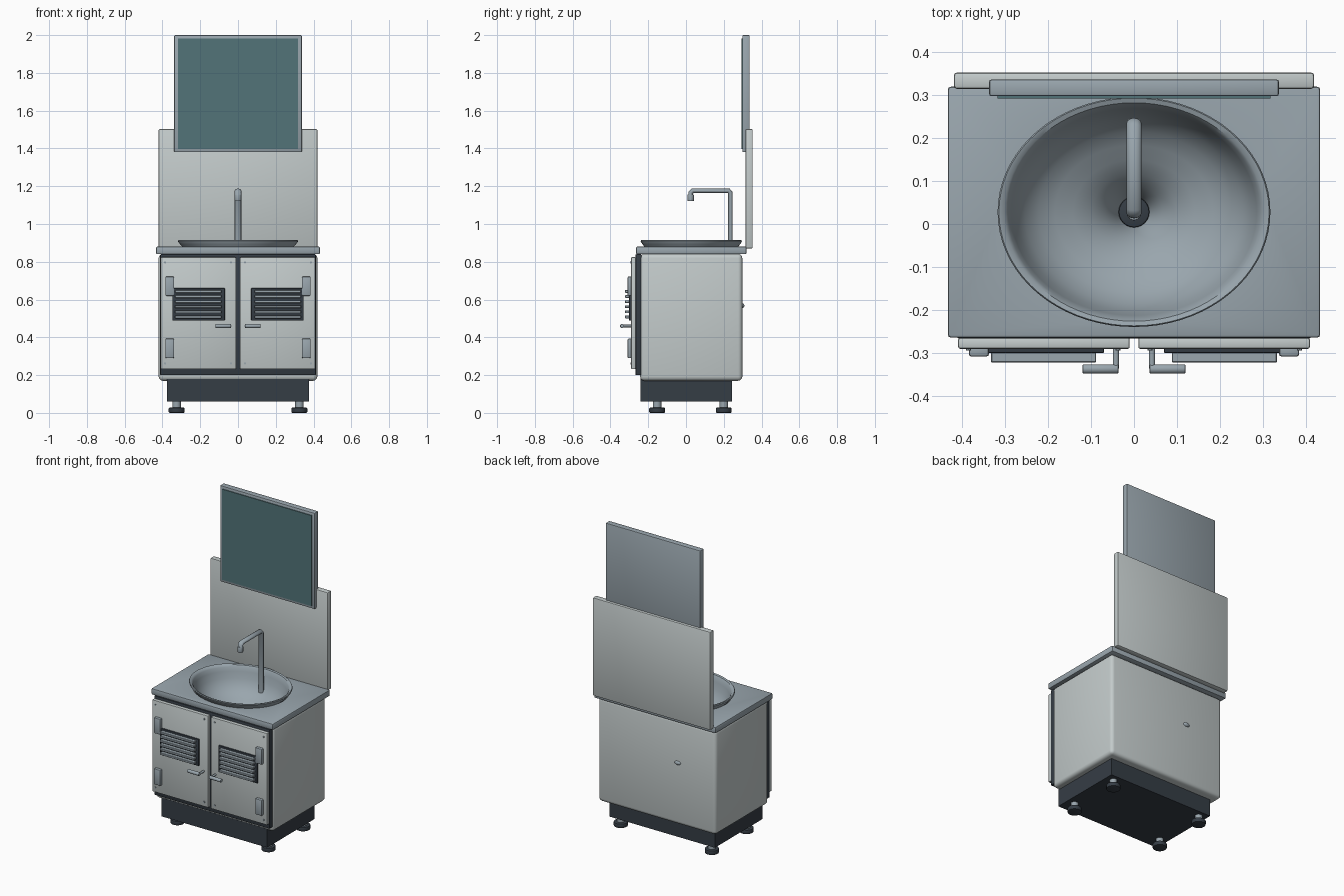
import bpy, bmesh, math
from mathutils import Matrix

if "Cube" in bpy.data.objects:
    bpy.data.objects.remove(bpy.data.objects["Cube"])


def material(name, rgb):
    m = bpy.data.materials.new(name)
    m.diffuse_color = (*rgb, 1)
    m.use_nodes = True
    m.node_tree.nodes["Principled BSDF"].inputs["Base Color"].default_value = m.diffuse_color
    return m


PALE = material("pale enamel", (0.55, 0.60, 0.60))
STEEL = material("blue grey steel", (0.32, 0.38, 0.42))
DARK = material("dark charcoal", (0.036, 0.047, 0.06))
GLASS = material("teal glass", (0.085, 0.175, 0.19))


def finish(name, bm, mat, smooth=True):
    bmesh.ops.recalc_face_normals(bm, faces=bm.faces)
    me = bpy.data.meshes.new(name)
    bm.to_mesh(me)
    bm.free()
    me.materials.append(mat)
    ob = bpy.data.objects.new(name, me)
    bpy.context.collection.objects.link(ob)
    activate(ob)
    if smooth:
        bpy.ops.object.shade_smooth_by_angle(angle=math.radians(35))
    return ob


def activate(ob):
    bpy.ops.object.select_all(action='DESELECT')
    ob.select_set(True)
    bpy.context.view_layer.objects.active = ob


def box(name, x, y, z, mat, bevel=0.0, segments=2):
    """Box from (min, max) ranges with rounded edges."""
    bm = bmesh.new()
    bmesh.ops.create_cube(bm, size=1)
    for v in bm.verts:
        v.co = [r[0] + (c + 0.5) * (r[1] - r[0]) for c, r in zip(v.co, (x, y, z))]
    if bevel:
        bmesh.ops.bevel(bm, geom=bm.edges[:], offset=bevel, segments=segments,
                        profile=0.5, affect='EDGES')
    return finish(name, bm, mat)


def rod(name, center, radius, length, axis, mat, bevel=0.0, sides=24):
    """Cylinder centred on a point along x, y or z."""
    bm = bmesh.new()
    bmesh.ops.create_cone(bm, cap_ends=True, segments=sides, radius1=radius,
                          radius2=radius, depth=length)
    if bevel:
        rims = [e for e in bm.edges if abs(e.verts[0].co.z - e.verts[1].co.z) < 1e-5]
        bmesh.ops.bevel(bm, geom=rims, offset=bevel, segments=2, profile=0.5,
                        affect='EDGES')
    turn = {'x': Matrix.Rotation(math.pi / 2, 4, 'Y'),
            'y': Matrix.Rotation(math.pi / 2, 4, 'X'), 'z': Matrix()}[axis]
    bm.transform(Matrix.Translation(center) @ turn)
    return finish(name, bm, mat)


# Basin dimensions
CY, RX, RY = 0.028, 0.318, 0.268


def elliptic_cut(ob):
    bm = bmesh.new()
    bmesh.ops.create_cone(bm, cap_ends=True, segments=64, radius1=0.94, radius2=0.94,
                          depth=0.6)
    bm.transform(Matrix.Translation((0, CY, 0.85)) @ Matrix.Diagonal((RX, RY, 1, 1)))
    cutter = finish("basin_cutter", bm, DARK, False)
    cutter.hide_render = True
    mod = ob.modifiers.new("basin hole", 'BOOLEAN')
    mod.operation = 'DIFFERENCE'
    mod.solver = 'EXACT'
    mod.object = cutter
    activate(ob)
    bpy.ops.object.modifier_apply(modifier=mod.name)
    bpy.data.objects.remove(cutter)


# Cabinet, plinth and worktop
elliptic_cut(box("cabinet_body", (-0.42, 0.42), (-0.243, 0.298), (0.17, 0.842), PALE, 0.022, 3))
elliptic_cut(box("worktop", (-0.434, 0.434), (-0.265, 0.32), (0.84, 0.88), STEEL, 0.007))
box("front_recess", (-0.412, 0.412), (-0.267, -0.235), (0.2, 0.84), DARK, 0.004)
box("plinth", (-0.376, 0.376), (-0.24, 0.243), (0.06, 0.18), DARK)

# Feet
for sx in (-1, 1):
    for y in (-0.153, 0.20):
        rod("foot_pad", (sx * 0.325, y, 0.014), 0.042, 0.028, 'z', DARK, 0.005)
        rod("foot_stem", (sx * 0.325, y, 0.045), 0.022, 0.04, 'z', STEEL)

# Splashback and mirror
box("splashback", (-0.42, 0.42), (0.315, 0.353), (0.87, 1.503), PALE, 0.007)
box("mirror_frame", (-0.338, 0.338), (0.298, 0.337), (1.38, 2.0), STEEL, 0.006)
box("mirror_glass", (-0.318, 0.318), (0.293, 0.30), (1.398, 1.982), GLASS)

# Basin: stacked elliptical rings becoming round at the drain
profile = [(0.92, 0.876), (0.96, 0.892), (0.992, 0.903), (1.0, 0.909), (0.99, 0.914),
           (0.95, 0.91), (0.925, 0.90), (0.90, 0.875), (0.86, 0.835), (0.80, 0.80),
           (0.70, 0.767), (0.58, 0.745), (0.45, 0.727), (0.32, 0.702), (0.22, 0.67),
           (0.15, 0.635), (0.11, 0.60)]
bm = bmesh.new()
N = 72
rings = []
for r, z in profile:
    round_mix = max(0, 1 - r / 0.5)
    rx = r * (RX + ((RX + RY) / 2 - RX) * round_mix)
    ry = r * (RY + ((RX + RY) / 2 - RY) * round_mix)
    rings.append([bm.verts.new((rx * math.cos(a), CY + ry * math.sin(a), z))
                  for a in (2 * math.pi * i / N for i in range(N))])
for a, b in zip(rings, rings[1:]):
    for i in range(N):
        bm.faces.new((a[i], a[(i + 1) % N], b[(i + 1) % N], b[i]))
basin = finish("basin", bm, STEEL)
# Open shell: keep the inner surface facing up
if sum(p.normal.z for p in basin.data.polygons[-N:]) < 0:
    basin.data.flip_normals()
rod("drain", (0, CY, 0.608), 0.036, 0.02, 'z', DARK, 0.004)

# Tap: swept oval tube with a nozzle
curve = bpy.data.curves.new("tap", 'CURVE')
curve.dimensions = '3D'
curve.bevel_depth = 0.0125
curve.bevel_resolution = 4
curve.use_fill_caps = True
path = [(0.235, 0.78), (0.235, 1.165), (0.226, 1.176), (0.036, 1.176),
        (0.025, 1.166), (0.025, 1.125)]
spline = curve.splines.new('POLY')
spline.points.add(len(path) - 1)
for p, (y, z) in zip(spline.points, path):
    p.co = (0, y, z, 1)
curve.materials.append(STEEL)
tap = bpy.data.objects.new("tap", curve)
bpy.context.collection.objects.link(tap)
tap.scale.x = 1.4
activate(tap)
bpy.ops.object.convert(target='MESH')
bpy.ops.object.shade_smooth_by_angle(angle=math.radians(50))
rod("tap_nozzle", (0, 0.025, 1.138), 0.0165, 0.035, 'z', STEEL, 0.002)

# Doors with hinges, vents, handles and screws
for s, side in ((-1, "left"), (1, "right")):
    def span(a, b):
        return tuple(sorted((s * a, s * b)))
    box(side + "_door", span(0.01, 0.41), (-0.291, -0.265), (0.232, 0.824), PALE, 0.005)
    for lo, hi in ((0.62, 0.722), (0.29, 0.393)):
        box(side + "_hinge", span(0.338, 0.385), (-0.309, -0.28), (lo, hi), STEEL, 0.006)
    box(side + "_vent", span(0.07, 0.347), (-0.301, -0.28), (0.488, 0.66), DARK, 0.003)
    for k in range(6):
        z = 0.508 + k * 0.027
        box(side + "_vent_slat", span(0.088, 0.333), (-0.323, -0.297),
            (z - 0.007, z + 0.007), STEEL, 0.002, 1)
    rod(side + "_handle_bar", (s * 0.078, -0.338, 0.46), 0.011, 0.084, 'x', STEEL, 0.003, 16)
    rod(side + "_handle_post", (s * 0.042, -0.312, 0.46), 0.007, 0.05, 'y', STEEL, 0, 12)
    for x in (0.037, 0.386):
        for z in (0.262, 0.797):
            rod(side + "_door_screw", (s * x, -0.292, z), 0.006, 0.006, 'y', STEEL, 0, 10)

# Small pipe elbow showing through the back panel
bm = bmesh.new()
bmesh.ops.create_uvsphere(bm, u_segments=16, v_segments=8, radius=1)
bm.transform(Matrix.Translation((-0.15, 0.298, 0.568)) @ Matrix.Diagonal((0.022, 0.011, 0.013, 1)))
finish("back_pipe_elbow", bm, STEEL)
